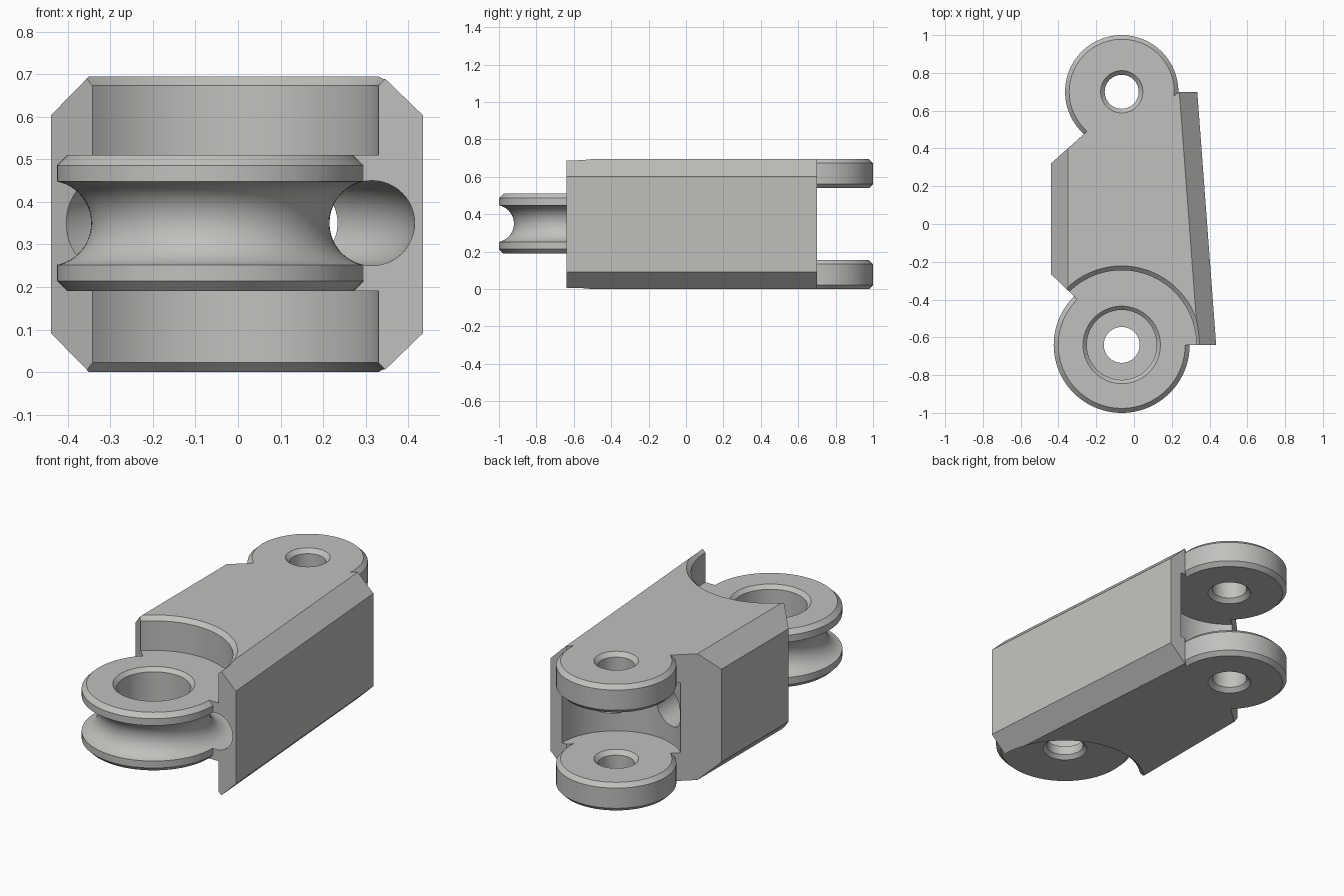
import bpy, bmesh, math

if "Cube" in bpy.data.objects:
    bpy.data.objects.remove(bpy.data.objects["Cube"])

H = 0.695                 # overall height
MID = 0.35                # height of the cord channel
CX, FRONT_Y, BACK_Y = -0.065, -0.64, 0.70
SEG = 96

grey = bpy.data.materials.new("warm_grey")
grey.diffuse_color = (0.53, 0.53, 0.51, 1)
grey.use_nodes = True
grey.node_tree.nodes["Principled BSDF"].inputs["Base Color"].default_value = grey.diffuse_color


def loft(name, rings):
    """Solid through rings of equal point count, capped at both ends."""
    bm = bmesh.new()
    vs = [[bm.verts.new(p) for p in ring] for ring in rings]
    n = len(rings[0])
    for a, b in zip(vs, vs[1:]):
        for i in range(n):
            j = (i + 1) % n
            bm.faces.new((a[i], a[j], b[j], b[i]))
    bm.faces.new(vs[0][::-1])
    bm.faces.new(vs[-1])
    bmesh.ops.recalc_face_normals(bm, faces=bm.faces)
    me = bpy.data.meshes.new(name)
    bm.to_mesh(me)
    bm.free()
    ob = bpy.data.objects.new(name, me)
    bpy.context.collection.objects.link(ob)
    return ob


def lathe(name, y, profile):
    """Turned solid about the vertical pin axis at y; profile is (radius, z)."""
    angles = [2 * math.pi * i / SEG for i in range(SEG)]
    return loft(name, [[(CX + r * math.cos(a), y + r * math.sin(a), z)
                        for a in angles] for r, z in profile])


def tunnel(name, x, y0, y1, r):
    angles = [2 * math.pi * i / 64 for i in range(64)]
    return loft(name, [[(x + r * math.cos(a), y, MID + r * math.sin(a))
                        for a in angles] for y in (y0, y1)])


def combine(target, tool, op):
    bpy.context.view_layer.objects.active = target
    m = target.modifiers.new(op, 'BOOLEAN')
    m.operation, m.object, m.solver = op, tool, 'EXACT'
    bpy.ops.object.modifier_apply(modifier=m.name)
    bpy.data.objects.remove(tool)


def cut(target, tool):
    combine(target, tool, 'DIFFERENCE')


# Main body: wedge outline with bevelled long edges
def outline(z, edge):
    right, left = (0.095, 0.09) if edge else (0, 0)
    pts = [(0.435 - right, -0.64), (0.335 - right, 0.70), (0.238, 0.70),
           (0.21, 0.675), (CX, 0.50), (-0.25, 0.49),
           (-0.44 + left, 0.32 + left * 0.89),
           (-0.44 + left, -0.265 - left * 0.96),
           (-0.31, -0.39), (CX, -0.64)]
    return [(x, y, z) for x, y in pts]


body = loft("link_body", [outline(0, True), outline(0.092, False),
                          outline(H - 0.092, False), outline(H, True)])

# Round clearances above and below the front pulley, with bevelled rims
cut(body, lathe("upper_clearance", FRONT_Y,
                [(0.395, 0.51), (0.395, H - 0.022), (0.418, H), (0.418, H + 0.05)]))
cut(body, lathe("lower_clearance", FRONT_Y,
                [(0.418, -0.05), (0.418, 0), (0.395, 0.022), (0.395, 0.19)]))

# Round gap between the rear ears
cut(body, lathe("rear_gap", BACK_Y, [(0.33, 0.155), (0.33, 0.54)]))

# Rear ears
for label, z0, z1 in (("lower_ear", 0, 0.155), ("upper_ear", 0.54, H)):
    combine(body, lathe(label, BACK_Y, [(0.278, z0), (0.30, z0 + 0.022),
                                        (0.30, z1 - 0.022), (0.278, z1)]), 'UNION')

# Front pulley
combine(body, lathe("pulley", FRONT_Y, [(0.336, 0.19), (0.36, 0.214),
                                        (0.36, 0.486), (0.336, 0.51)]), 'UNION')

# Ring channel around the pulley and into the body
bpy.ops.mesh.primitive_torus_add(location=(CX, FRONT_Y, MID), major_segments=SEG,
                                 minor_segments=48, major_radius=0.38,
                                 minor_radius=0.10)
cut(body, bpy.context.object)

# Straight cord tunnels from the ring channel to the rear gap
cut(body, tunnel("right_tunnel", 0.135, -0.32, 0.60, 0.099))
cut(body, tunnel("left_tunnel", -0.18, -0.28, 0.55, 0.099))

# Pin holes through both ears
for z0, z1 in ((0, 0.155), (0.54, H)):
    cut(body, lathe("ear_hole", BACK_Y,
                    [(0.132, z0 - 0.02), (0.09, z0 + 0.022),
                     (0.09, z1 - 0.022), (0.132, z1 + 0.02)]))

# Stepped bore in the pulley
cut(body, lathe("pulley_bore", FRONT_Y,
                [(0.135, 0.17), (0.095, 0.21), (0.095, 0.26), (0.185, 0.26),
                 (0.185, 0.49), (0.225, 0.53)]))

# Finish
body.data.materials.clear()
body.data.materials.append(grey)
for p in body.data.polygons:
    p.material_index = 0
bpy.ops.object.select_all(action='DESELECT')
body.select_set(True)
bpy.context.view_layer.objects.active = body
bpy.ops.object.shade_smooth_by_angle(angle=math.radians(25))
